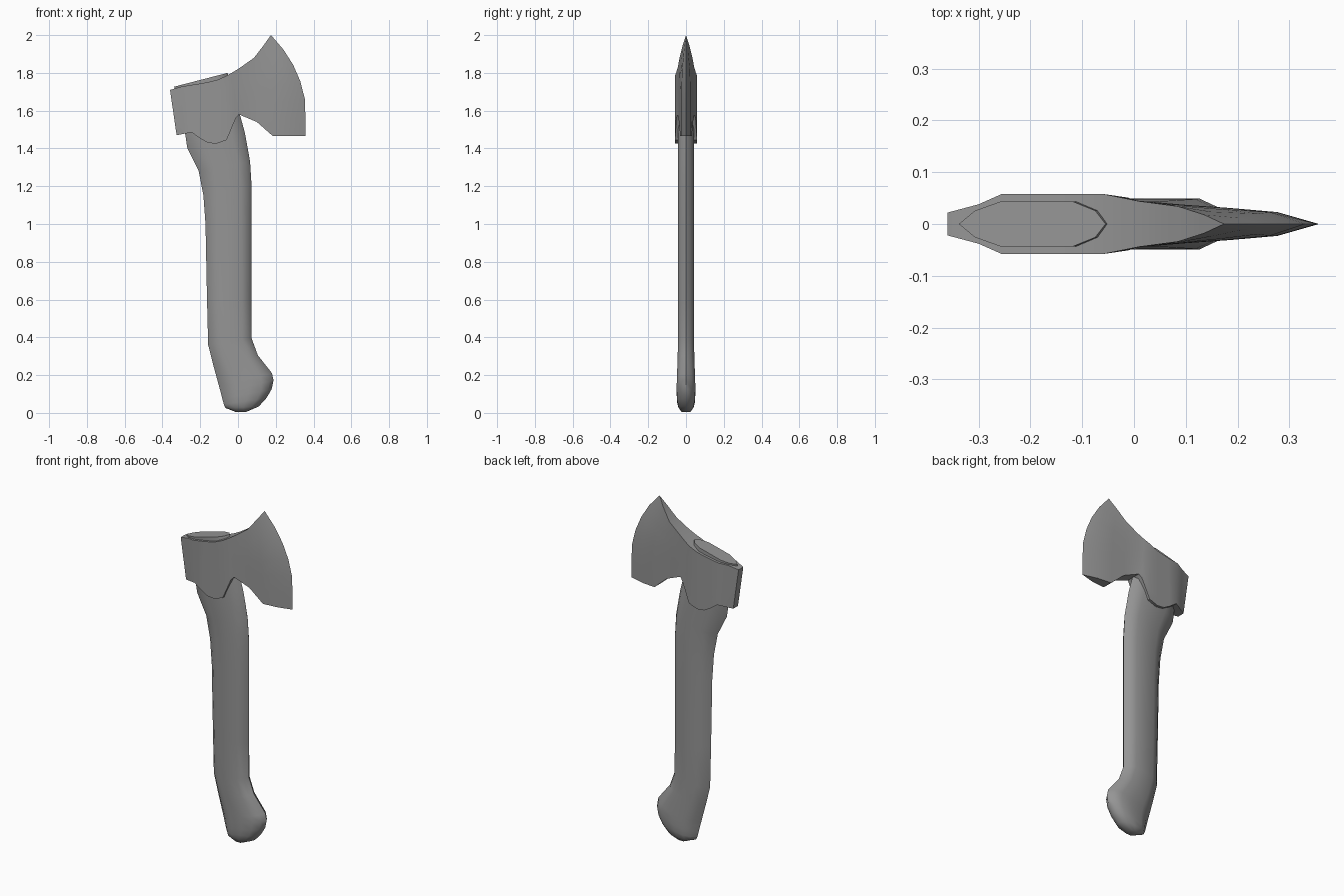
import bpy, bmesh, math

dark = bpy.data.materials.new("dark_grey")
dark.diffuse_color = (.3, .3, .3, 1)


def finish(name, bm, angle):
    bmesh.ops.remove_doubles(bm, verts=bm.verts, dist=0.0005)
    bmesh.ops.recalc_face_normals(bm, faces=bm.faces)
    mesh = bpy.data.meshes.new(name)
    bm.to_mesh(mesh)
    bm.free()
    mesh.materials.append(dark)
    ob = bpy.data.objects.new(name, mesh)
    bpy.context.collection.objects.link(ob)
    bpy.ops.object.select_all(action='DESELECT')
    ob.select_set(True)
    bpy.context.view_layer.objects.active = ob
    bpy.ops.object.shade_smooth_by_angle(angle=math.radians(angle))
    return ob


def loft(rings):
    """Skin closed rings of equal length and cap both ends."""
    bm = bmesh.new()
    rows = [[bm.verts.new(p) for p in r] for r in rings]
    n = len(rows[0])
    for a, b in zip(rows, rows[1:]):
        for i in range(n):
            j = (i + 1) % n
            bm.faces.new((a[i], a[j], b[j], b[i]))
    bm.faces.new(rows[0])
    bm.faces.new(rows[-1])
    return bm


# Handle: slanted rings given by back point, front point and half thickness
section = [(0, 0), (.11, .6), (.28, 1), (.53, 1), (.78, 1), (.93, .6)]
section += [(1, 0)] + [(u, -v) for u, v in reversed(section[1:])]
stations = [
    (-.015, .006, .045, .006, .024),
    (-.066, .026, .110, .034, .040),
    (-.075, .045, .150, .078, .047),
    (-.083, .075, .178, .125, .049),
    (-.092, .11, .188, .172, .049),
    (-.100, .14, .180, .210, .048),
    (-.130, .25, .105, .305, .044),
    (-.158, .36, .072, .395, .043),
    (-.164, .60, .072, .60, .043),
    (-.172, 1.0, .072, 1.0, .043),
    (-.183, 1.15, .072, 1.20, .043),
    (-.208, 1.28, .064, 1.33, .043),
    (-.268, 1.40, .037, 1.48, .043),
    (-.280, 1.48, .010, 1.58, .043),
    (-.338, 1.727, -.055, 1.80, .043),
]
rings = [[(xl + (xr - xl) * u, t * v, zl + (zr - zl) * u) for u, v in section]
         for xl, zl, xr, zr, t in stations]
finish("handle", loft(rings), 60)

# Axe head: columns from poll to cutting edge
# top x, z, half thickness; bottom x, z, half thickness; forward bow
columns = [
    (-.36, 1.71, .022, -.325, 1.47, .022, 0),
    (-.30, 1.727, .038, -.29, 1.477, .038, 0),
    (-.255, 1.735, .058, -.245, 1.485, .058, 0),
    (-.19, 1.745, .058, -.20, 1.453, .058, 0),
    (-.15, 1.753, .058, -.16, 1.43, .058, 0),
    (-.11, 1.763, .058, -.115, 1.425, .058, 0),
    (-.06, 1.785, .058, -.06, 1.445, .058, 0),
    (-.025, 1.805, .051, -.012, 1.56, .051, 0),
    (.01, 1.827, .044, .005, 1.58, .045, 0),
    (.085, 1.88, .034, .10, 1.54, .037, 0),
    (.135, 1.945, .018, .185, 1.465, .031, .015),
    (.167, 1.99, .003, .27, 1.465, .023, .045),
    (.175, 2.0, 0, .357, 1.465, 0, .068),
]
N = 7
rings = []
for xt, zt, yt, xb, zb, yb, bow in columns:
    side = []
    for k in range(N):
        t = k / (N - 1)
        b = bow * 4 * t * (1 - t)
        x = min(xt + (xb - xt) * t + .947 * b, .357)
        z = zt + (zb - zt) * t + .319 * b
        side.append((x, yt + (yb - yt) * min(1, 2.5 * t), z))
    rings.append(side + [(x, -y, z) for x, y, z in reversed(side)])
bm = loft(rings)
bmesh.ops.dissolve_degenerate(bm, dist=0.0005, edges=bm.edges)
finish("axe_head", bm, 28)
